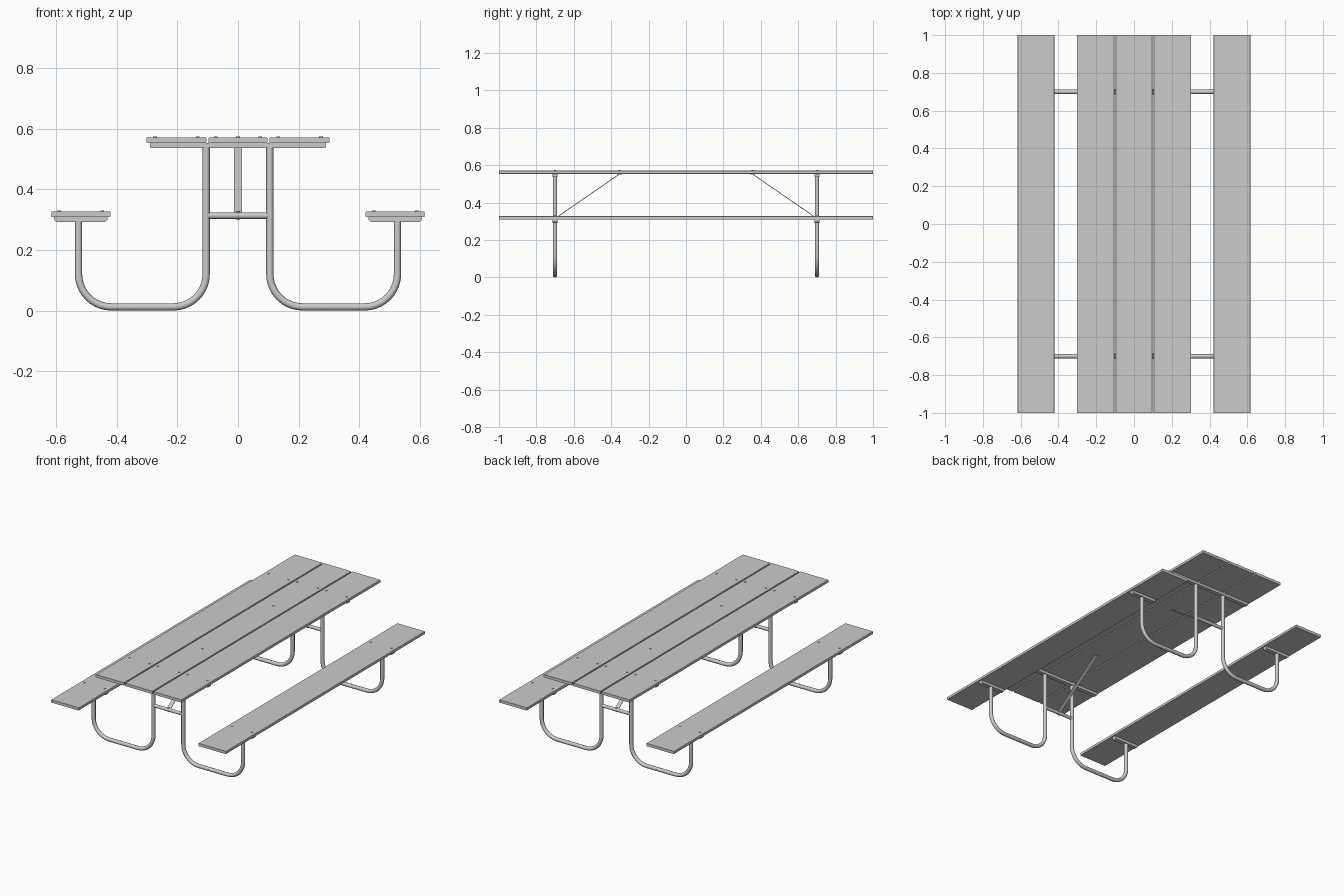
import bpy
import math
from mathutils import Vector

if "Cube" in bpy.data.objects:
    bpy.data.objects.remove(bpy.data.objects["Cube"], do_unlink=True)

grey = bpy.data.materials.new("plain grey")
grey.use_nodes = True
grey.diffuse_color = (0.6, 0.6, 0.6, 1)
grey.node_tree.nodes["Principled BSDF"].inputs["Base Color"].default_value = (0.6, 0.6, 0.6, 1)

FRAME_Y = 0.70   # distance of each leg frame from the middle
TUBE = 0.012     # tube radius
TOP_Z, SEAT_Z = 0.571, 0.327
BOARD = 0.018    # board thickness


def finish(obj, name):
    obj.name = name
    obj.data.materials.append(grey)
    return obj


def box(name, x0, x1, y0, y1, z0, z1):
    bpy.ops.mesh.primitive_cube_add(size=1, location=((x0 + x1) / 2, (y0 + y1) / 2, (z0 + z1) / 2))
    obj = finish(bpy.context.object, name)
    obj.scale = (x1 - x0, y1 - y0, z1 - z0)
    bpy.ops.object.transform_apply(location=False, rotation=False, scale=True)
    return obj


def soften(obj, width, keep):
    """Round only the lengthwise edges chosen by the rule."""
    weight = obj.data.attributes.new("bevel_weight_edge", "FLOAT", "EDGE")
    for edge in obj.data.edges:
        a, b = (obj.data.vertices[i].co for i in edge.vertices)
        if abs(a.y - b.y) > 0.001 and keep((a + b) / 2):
            weight.data[edge.index].value = 1
    mod = obj.modifiers.new("rounded edges", "BEVEL")
    mod.limit_method = "WEIGHT"
    mod.width = width
    mod.segments = 3


def cylinder(name, start, end, radius, sides=16):
    start, end = Vector(start), Vector(end)
    axis = end - start
    bpy.ops.mesh.primitive_cylinder_add(vertices=sides, radius=radius, depth=axis.length,
                                        location=(start + end) / 2,
                                        rotation=axis.to_track_quat("Z", "Y").to_euler())
    obj = finish(bpy.context.object, name)
    bpy.ops.object.shade_smooth_by_angle()
    return obj


def bent_leg(name, side, y):
    """A tube that runs from the table, along the ground and up to the seat."""
    inner, outer, radius, low = 0.105, 0.526, 0.108, TUBE
    path = [(inner, TOP_Z - BOARD - 0.012)]
    for cx, first in ((inner + radius, math.pi), (outer - radius, 1.5 * math.pi)):
        for i in range(11):
            a = first + i * math.pi / 20
            path.append((cx + radius * math.cos(a), low + radius + radius * math.sin(a)))
    path.append((outer, SEAT_Z - BOARD - 0.012))
    curve = bpy.data.curves.new(name, "CURVE")
    curve.dimensions = "3D"
    curve.bevel_depth = TUBE
    curve.bevel_resolution = 3
    curve.use_fill_caps = True
    spline = curve.splines.new("POLY")
    spline.points.add(len(path) - 1)
    for point, (x, z) in zip(spline.points, path):
        point.co = (side * x, y, z, 1)
        point.radius = 1
    spline.use_smooth = True
    obj = bpy.data.objects.new(name, curve)
    bpy.context.collection.objects.link(obj)
    finish(obj, name)


def bolt_head(name, x, y, z):
    cylinder(name, (x, y, z - 0.002), (x, y, z + 0.003), 0.006, 12)


# Boards of the table top and the two benches
boards = [("table_board_right", -0.302, -0.104, TOP_Z), ("table_board_middle", -0.097, 0.097, TOP_Z),
          ("table_board_left", 0.104, 0.302, TOP_Z),
          ("bench_right", -0.616, -0.421, SEAT_Z), ("bench_left", 0.421, 0.616, SEAT_Z)]
for name, x0, x1, top in boards:
    board = box(name, x0, x1, -1, 1, top - BOARD, top)
    soften(board, 0.003, lambda p: True)

for end, y in (("front", -FRAME_Y), ("back", FRAME_Y)):
    # Supports under the boards, with rounded lower corners
    supports = [("table_support", -0.29, 0.29, TOP_Z - BOARD, 0.003),
                ("bench_support_right", -0.607, -0.43, SEAT_Z - BOARD, 0.012),
                ("bench_support_left", 0.43, 0.607, SEAT_Z - BOARD, 0.012)]
    for name, x0, x1, z, rounding in supports:
        support = box(f"{end}_{name}", x0, x1, y - 0.0135, y + 0.0135, z - 0.017, z)
        soften(support, rounding, lambda p: p.z < 0)

    # Bent tube legs and the tube between them
    for label, side in (("left", 1), ("right", -1)):
        bent_leg(f"{end}_leg_{label}", side, y)
    cylinder(f"{end}_cross_tube", (-0.1, y, 0.313), (0.1, y, 0.313), 0.0105)

    # Flat diagonal brace from the cross tube to the table top
    foot = Vector((0, y, 0.315))
    head = Vector((0, math.copysign(0.355, y), TOP_Z - BOARD))
    run = head - foot
    brace = box(f"{end}_brace", -0.0125, 0.0125, -0.002, 0.002, -run.length / 2, run.length / 2)
    brace.location = (foot + head) / 2
    brace.rotation_euler = (math.atan2(-run.y, run.z), 0, 0)
    box(f"{end}_brace_tab", -0.0125, 0.0125, head.y - 0.014, head.y + 0.014,
        head.z - 0.003, head.z)
    cylinder(f"{end}_brace_bolt", (0, y, 0.299), (0, y, 0.328), 0.005, 12)
    bolt_head(f"{end}_brace_bolt_head", 0, head.y, TOP_Z)

    # Bolt heads on the boards
    for side in (-1, 1):
        for x in (0.073, 0.133, 0.274):
            bolt_head(f"{end}_table_bolt", side * x, y, TOP_Z)
        for x in (0.448, 0.59):
            bolt_head(f"{end}_bench_bolt", side * x, y, SEAT_Z)
